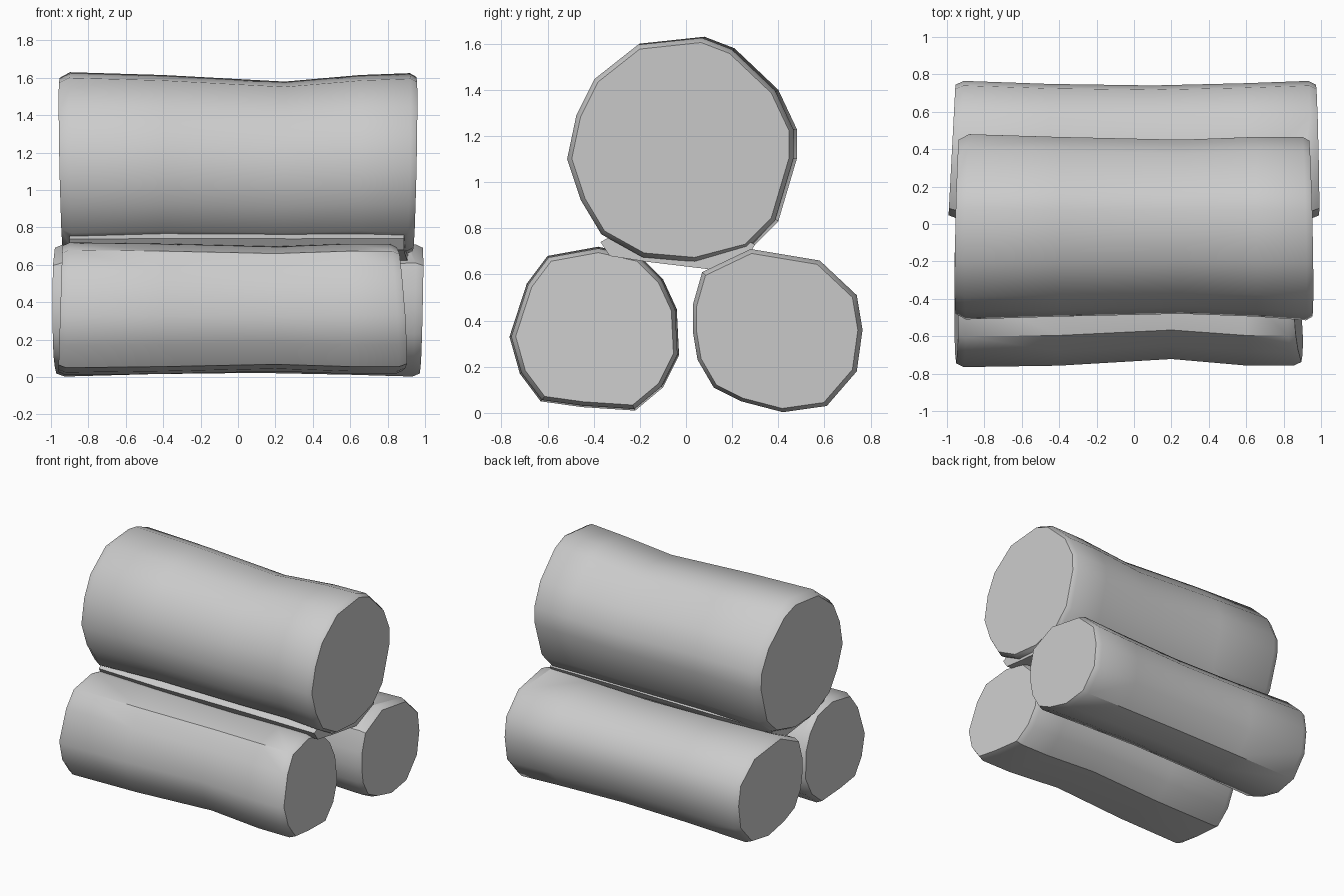
import bpy, bmesh, math
from mathutils import Vector

if "Cube" in bpy.data.objects:
    bpy.data.objects.remove(bpy.data.objects["Cube"])


def log(name, profile, stations, tilt_left, tilt_right):
    """Loft a (y, z) profile along x; stations are (x, scale, dy, dz).
    Tilts are (per y, per z) slants of the two sawn ends."""
    n = len(profile)
    cy = sum(p[0] for p in profile) / n
    cz = sum(p[1] for p in profile) / n
    bm = bmesh.new()

    def place(x, s, dy, dz, y, z):
        ty, tz = tilt_left if x < 0 else tilt_right
        w = min(1, max(0, (abs(x) - 0.5) / 0.35))
        return bm.verts.new((x + w * (ty * (y - cy) + tz * (z - cz)),
                             cy + (y - cy) * s + dy, cz + (z - cz) * s + dz))

    rings = [[place(*st, y, z) for y, z in profile] for st in stations]
    for a, b in zip(rings, rings[1:]):
        for i in range(n):
            j = (i + 1) % n
            bm.faces.new((a[i], a[j], b[j], b[i]))
    for ring, st in ((rings[0], stations[0]), (rings[-1], stations[-1])):
        c = place(*st, cy, cz)
        for i in range(n):
            bm.faces.new((ring[i], ring[(i + 1) % n], c))
    bmesh.ops.recalc_face_normals(bm, faces=bm.faces[:])
    me = bpy.data.meshes.new(name)
    bm.to_mesh(me)
    bm.free()
    ob = bpy.data.objects.new(name, me)
    bpy.context.collection.objects.link(ob)
    return ob


# Top log
top = log("log_stack",
          [(0.08, 1.63), (0.21, 1.58), (0.40, 1.40), (0.48, 1.23), (0.48, 1.10),
           (0.40, 0.83), (0.28, 0.71), (0.05, 0.65), (-0.18, 0.67), (-0.36, 0.77),
           (-0.45, 0.92), (-0.51, 1.10), (-0.47, 1.29), (-0.39, 1.45), (-0.2, 1.60)],
          [(-0.945, 0.94, 0, 0), (-0.89, 1.0, 0, 0), (-0.4, 0.97, 0, 0),
           (0.25, 0.94, 0, -0.02), (0.65, 0.97, 0, 0), (0.91, 0.99, -0.01, 0),
           (0.945, 0.95, -0.01, 0)],
          (0.02, -0.02), (-0.02, 0.02))

# Front bottom log
front = log("front_log",
            [(-0.63, 0.05), (-0.45, 0.025), (-0.22, 0.01), (-0.10, 0.11), (-0.03, 0.25),
             (-0.04, 0.45), (-0.10, 0.58), (-0.2, 0.68), (-0.38, 0.72), (-0.60, 0.68),
             (-0.69, 0.56), (-0.765, 0.33), (-0.72, 0.17)],
            [(-0.95, 0.95, 0, 0), (-0.91, 1.0, 0, 0), (-0.4, 0.98, 0, 0),
             (0.2, 0.94, 0.02, 0), (0.6, 0.98, 0, 0), (0.83, 0.98, 0, 0),
             (0.87, 0.93, 0, 0)],
            (0.0, 0.03), (-0.06, -0.06))

# Back bottom log
back = log("back_log",
           [(0.03, 0.35), (0.03, 0.47), (0.07, 0.61), (0.28, 0.71), (0.58, 0.66),
            (0.74, 0.51), (0.765, 0.36), (0.74, 0.18), (0.61, 0.03), (0.42, 0.003),
            (0.24, 0.05), (0.12, 0.11), (0.05, 0.23)],
           [(-0.975, 0.95, 0, 0), (-0.93, 1.0, 0, 0), (-0.45, 0.96, 0, 0),
            (0.1, 0.94, 0, 0), (0.6, 0.97, 0, 0), (0.94, 1.0, 0, 0),
            (0.98, 0.95, 0, 0)],
           (0.05, 0.0), (-0.02, 0.02))

# Fused seam where the logs touch
seam = log("seam",
           [(-0.37, 0.74), (-0.33, 0.68), (-0.17, 0.655), (0.12, 0.62), (0.27, 0.68),
            (0.30, 0.73), (0.1, 0.82), (-0.2, 0.84)],
           [(-0.90, 0.95, 0, 0), (-0.4, 1.0, 0, 0), (0.3, 0.98, 0, 0),
            (0.9, 1.0, 0, 0)],
           (0, 0), (0.04, 0))

# Merge everything into one closed shell
bpy.context.view_layer.objects.active = top
for part in (front, back, seam):
    m = top.modifiers.new("union", 'BOOLEAN')
    m.operation = 'UNION'
    m.solver = 'EXACT'
    m.object = part
    bpy.ops.object.modifier_apply(modifier=m.name)
    bpy.data.objects.remove(part)

bpy.ops.object.select_all(action='DESELECT')
top.select_set(True)
bpy.ops.object.shade_smooth_by_angle(angle=math.radians(40))
